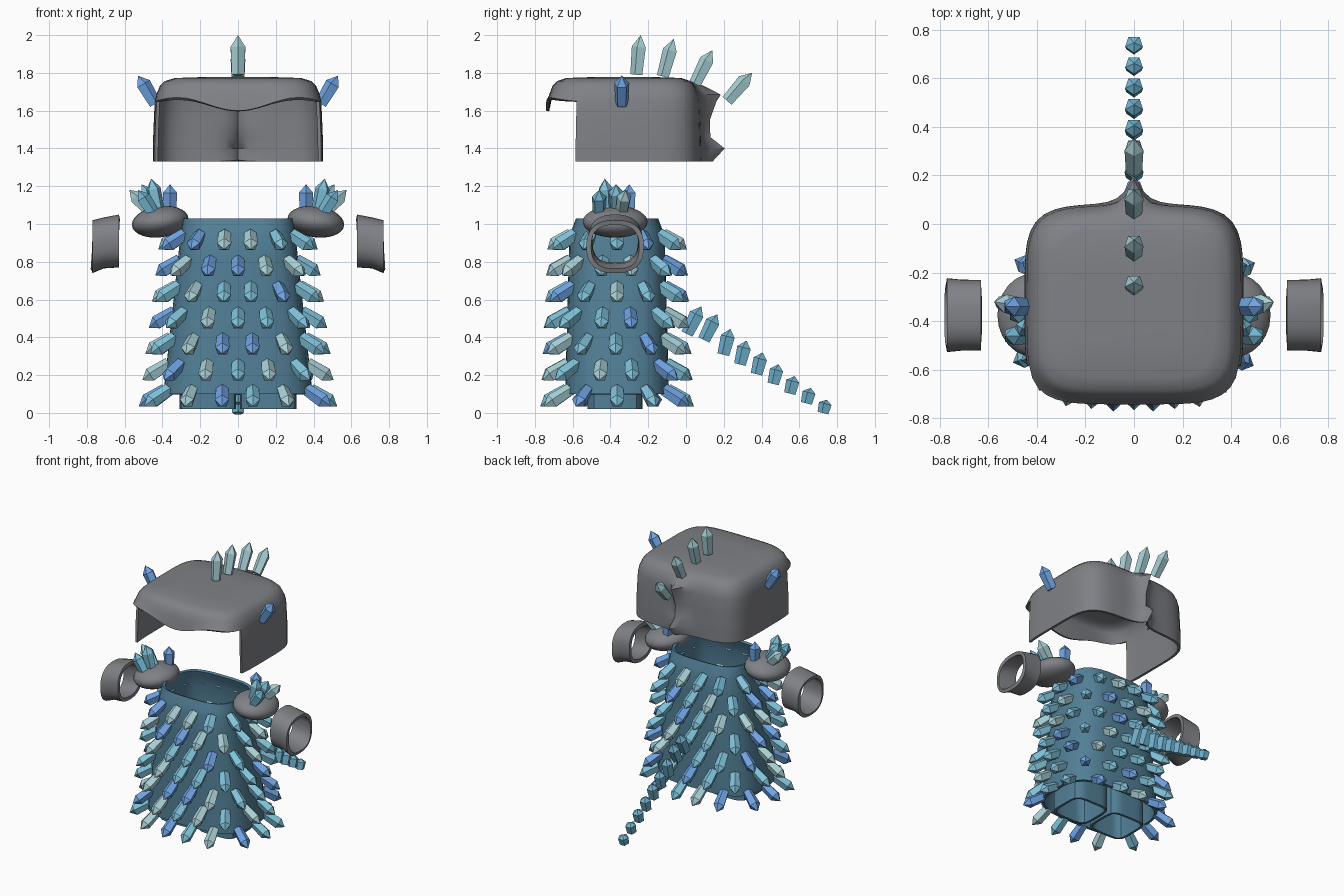
import bpy, bmesh, math
from mathutils import Vector, Matrix

cube = bpy.data.objects.get("Cube")
if cube:
    bpy.data.objects.remove(cube, do_unlink=True)


def material(name, r, g, b):
    m = bpy.data.materials.new(name)
    m.use_nodes = True
    m.diffuse_color = (r, g, b, 1)
    m.node_tree.nodes["Principled BSDF"].inputs["Base Color"].default_value = (r, g, b, 1)
    return m


STEEL = material("steel grey", .215, .22, .24)
CLOTH = material("slate blue", .085, .215, .31)
GEMS = [material("crystal blue", .16, .37, .77), material("crystal sky", .22, .55, .71),
        material("crystal teal", .17, .47, .65), material("crystal pale", .40, .64, .68)]
BLUE, SKY, TEAL, PALE = range(4)
MID_Y = -.365


def finish(name, bm, mats, thickness=0, smooth=True):
    mesh = bpy.data.meshes.new(name)
    bm.to_mesh(mesh)
    bm.free()
    for m in mats:
        mesh.materials.append(m)
    ob = bpy.data.objects.new(name, mesh)
    bpy.context.collection.objects.link(ob)
    bpy.ops.object.select_all(action='DESELECT')
    ob.select_set(True)
    bpy.context.view_layer.objects.active = ob
    if thickness:
        mod = ob.modifiers.new("wall", 'SOLIDIFY')
        mod.thickness, mod.offset = thickness, -1
        bpy.ops.object.modifier_apply(modifier=mod.name)
    if smooth:
        bpy.ops.object.shade_smooth_by_angle(angle=math.radians(35))
    return ob


def outline(a, b, n, count):
    """Rounded rectangle as a superellipse, starting at the front (-b)."""
    pts = []
    for i in range(count):
        t = 2 * math.pi * i / count
        s, c = math.sin(t), -math.cos(t)
        r = (abs(s / a) ** n + abs(c / b) ** n) ** (-1 / n)
        pts.append((r * s, r * c))
    return pts


def loft(rings):
    bm = bmesh.new()
    vs = [[bm.verts.new(p) for p in ring] for ring in rings]
    n = len(vs[0])
    for lo, hi in zip(vs, vs[1:]):
        for i in range(n):
            j = (i + 1) % n
            bm.faces.new((lo[i], lo[j], hi[j], hi[i]))
    return bm, vs


def add_crystal(bm, base, direction, length, radius, mat, sides=5):
    """Prism that widens slightly and ends in a short point."""
    d = Vector(direction).normalized()
    frame = Matrix.Translation(base) @ d.to_track_quat('Z', 'Y').to_matrix().to_4x4()
    rings = []
    for r, h in ((.85, 0), (1, .7)):
        ring = []
        for k in range(sides):
            t = math.pi / 2 + 2 * math.pi * k / sides
            ring.append(bm.verts.new(frame @ Vector((r * radius * math.cos(t),
                                                     r * radius * math.sin(t), h * length))))
        rings.append(ring)
    tip = bm.verts.new(frame @ Vector((0, 0, length)))
    faces = [bm.faces.new(rings[0][::-1])]
    for k in range(sides):
        j = (k + 1) % sides
        faces.append(bm.faces.new((rings[0][k], rings[0][j], rings[1][j], rings[1][k])))
        faces.append(bm.faces.new((rings[1][k], rings[1][j], tip)))
    for f in faces:
        f.material_index = mat


# Tunic: flared open tube, leaning in at the collar
def tunic_half(z):
    f = (1.03 - z) / .93
    return .295 + .1 * f, .25 + .025 * f


rings = []
for z, shrink in [(.1, 1), (.3, 1), (.55, 1), (.8, 1), (.93, 1), (.98, .94), (1.03, .87)]:
    a, b = tunic_half(z)
    rings.append([(x, y * shrink + MID_Y, z) for x, y in outline(a, b, 3.4, 32)])
bm, _ = loft(rings)
finish("tunic", bm, [CLOTH], .02)

# Trouser legs: open rounded tubes
for side, sx in (("left", 1), ("right", -1)):
    bm, _ = loft([[(x + sx * .16, y - .375, z) for x, y in outline(.15, .146, 5, 28)]
                  for z in (.02, .4)])
    finish(side + "_trouser_leg", bm, [CLOTH], .018)

# Rows of crystals spaced evenly along the tunic; letters give each row's colours from the front
ROWS = ["PSSSBSPSTSSBBP", "BPPSPSBSPSBBPB", "SBSPSSBSPPPSPS", "SSSSBSPSSSBBSP",
        "BPSSBPSSSBPSPB", "SPSPSBSBSSSPBP", "SPBSSBSPBBBSPB"]
bm = bmesh.new()
for row, colours in enumerate(ROWS):
    z = .945 - row * .137
    a, b = tunic_half(z)
    pts = [Vector(p) for p in outline(a, b, 3.4, 320)]
    steps = [(pts[(i + 1) % 320] - pts[i]).length for i in range(320)]
    total, walked, i = sum(steps), 0, 0
    for k, letter in enumerate(colours):
        goal = total * (k + (.5 if row % 2 == 0 else 0)) / len(colours)
        while walked + steps[i] < goal:
            walked += steps[i]
            i += 1
        p = pts[i]
        tangent = pts[(i + 1) % 320] - pts[i - 1]
        out = Vector((tangent.y, -tangent.x)).normalized()
        add_crystal(bm, (p.x - out.x * .01, p.y - out.y * .01 + MID_Y, z),
                    (out.x, out.y, -.62), .15 + .003 * row, .04, "BSTP".index(letter))
finish("tunic_crystals", bm, GEMS, smooth=False)

# Tail: arc of shrinking crystals behind the back
bm = bmesh.new()
for k in range(9):
    y = .045 + .0865 * k
    z = .49 - .057 * k + .02 * (k == 1)
    d = Vector((0, .5 if k < 2 else .25, 1)).normalized()
    length = .165 - .0115 * k
    add_crystal(bm, Vector((0, y, z)) - d * length / 2, d, length, .042 - .0005 * k, TEAL)
finish("tail_crystals", bm, GEMS, smooth=False)

# Shoulder pads, their crystals, and the arm cuffs
pad_gems = [((.42, -.42, 1.06), (.46, -.43, 1.24), SKY), ((.36, -.30, 1.06), (.36, -.30, 1.21), BLUE),
            ((.45, -.34, 1.05), (.575, -.32, 1.18), PALE), ((.44, -.46, 1.04), (.53, -.46, 1.18), TEAL),
            ((.42, -.37, 1.06), (.51, -.37, 1.21), SKY)]
cuff = [(.63, .145, .91, .14), (.71, .146, .90, .135), (.77, .152, .88, .14)]
for side, sx in (("left", 1), ("right", -1)):
    bm = bmesh.new()
    bmesh.ops.create_uvsphere(bm, u_segments=24, v_segments=14, radius=1)
    for v in bm.verts:
        v.co = Vector((sx * (.412 + v.co.x * .15), -.375 + v.co.y * .172,
                       1.012 + v.co.z * .083 - .015 * v.co.x))
    bmesh.ops.recalc_face_normals(bm, faces=bm.faces)
    finish(side + "_shoulder_pad", bm, [STEEL])

    bm = bmesh.new()
    for base, tip, mat in pad_gems:
        b = Vector((sx * base[0], base[1], base[2]))
        d = Vector((sx * tip[0], tip[1], tip[2])) - b
        add_crystal(bm, b, d, d.length, .04, mat)
    finish(side + "_shoulder_crystals", bm, GEMS, smooth=False)

    bm, _ = loft([[(sx * x, y - .375, zc + z) for y, z in outline(hy, hz, 2.5, 32)]
                  for x, hy, zc, hz in cuff])
    if sx < 0:
        bmesh.ops.reverse_faces(bm, faces=bm.faces)
    finish(side + "_arm_cuff", bm, [STEEL], .025)

# Helmet: rounded shell, height / outline scale / back ridge reach
shell = [(1.33, 1, .06), (1.40, 1, .125), (1.46, .998, .05), (1.55, .99, .05), (1.65, .98, .09),
         (1.685, .962, .12), (1.73, .92, .05), (1.757, .86, 0), (1.773, .74, 0), (1.778, .4, 0)]
HELM_Y, BRIM = -.33, 4
rings = []
for level, (z, s, ridge) in enumerate(shell):
    ring = []
    for x, y in outline(.45, .41, 4.8, 72):
        px, py, pz = x * s, y * s + HELM_Y, z
        if y > 0:
            py += ridge * math.exp(-abs(x) / .045)
        if level == BRIM and py < -.6:
            pz = 1.60 + .035 * (1 - math.cos(math.pi * x / .33))
            py -= .01
        ring.append((px, py, pz))
    rings.append(ring)
bm, vs = loft(rings)
bm.faces.new(vs[-1])
# Face opening below the brim
opening = [f for f in bm.faces if f.calc_center_median().y < -.59
           and all(v.co.z < 1.68 for v in f.verts)]
bmesh.ops.delete(bm, geom=opening, context='FACES')
finish("helmet", bm, [STEEL], .018)

# Helmet crest and side horns
bm = bmesh.new()
for base, tip in (((-.26, 1.79), (-.24, 2.0)), ((-.12, 1.78), (-.065, 1.98)),
                  ((.05, 1.74), (.14, 1.92)), ((.22, 1.65), (.35, 1.80))):
    b = Vector((0, *base))
    d = Vector((0, *tip)) - b
    add_crystal(bm, b, d, d.length, .041, PALE)
finish("helmet_crest", bm, GEMS, smooth=False)
bm = bmesh.new()
for sx in (1, -1):
    add_crystal(bm, (sx * .44, -.34, 1.635), (sx * .6, 0, 1), .175, .042, BLUE)
finish("helmet_horns", bm, GEMS, smooth=False)
